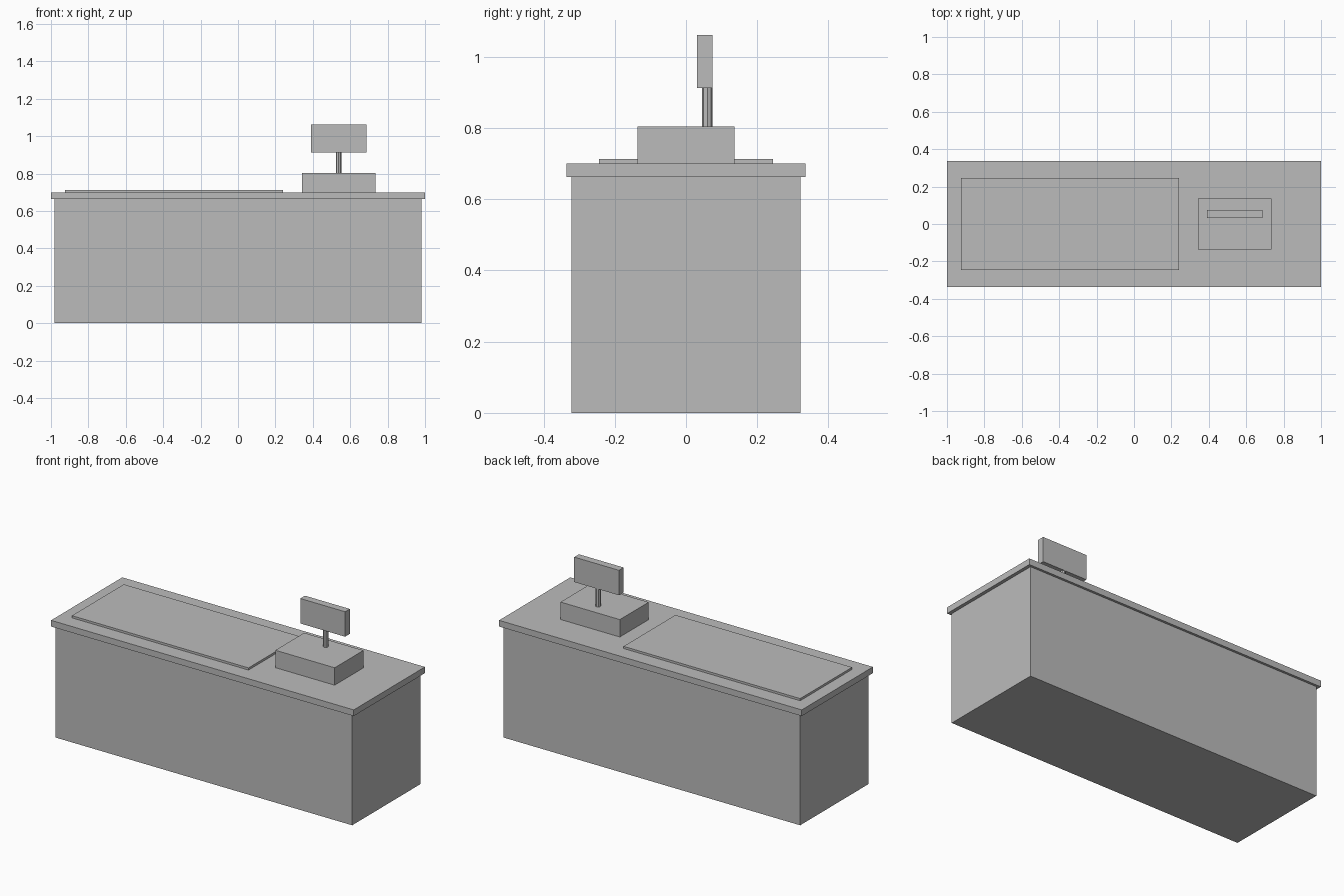
import bpy

# Remove the default cube
if "Cube" in bpy.data.objects:
    bpy.data.objects.remove(bpy.data.objects["Cube"], do_unlink=True)

GREY = (0.5, 0.5, 0.5, 1.0)
grey = bpy.data.materials.new("plain grey")
grey.use_nodes = True
grey.diffuse_color = GREY
grey.node_tree.nodes["Principled BSDF"].inputs["Base Color"].default_value = GREY


def finish(name):
    """Name the active part, bake its scale and colour it."""
    part = bpy.context.object
    part.name = part.data.name = name
    bpy.ops.object.transform_apply(location=False, rotation=False, scale=True)
    part.data.materials.append(grey)
    return part


def box(name, x, y, z):
    """Box spanning the given (low, high) ranges."""
    ranges = (x, y, z)
    bpy.ops.mesh.primitive_cube_add(size=1, location=[(a + b) / 2 for a, b in ranges])
    bpy.context.object.scale = [b - a for a, b in ranges]
    return finish(name)


# Counter with an overhanging top
box("counter_base", (-0.98, 0.98), (-0.322, 0.322), (0, 0.663))
box("counter_top", (-1, 1), (-0.336, 0.336), (0.663, 0.7))

# Thin mat on the long side of the counter
box("counter_mat", (-0.926, 0.241), (-0.245, 0.245), (0.7, 0.713))

# Till: body, post and display
TILL_X = 0.538
box("till_body", (TILL_X - 0.196, TILL_X + 0.196), (-0.136, 0.136), (0.7, 0.804))
bpy.ops.mesh.primitive_cylinder_add(vertices=8, radius=0.0145, depth=0.109,
                                    location=(TILL_X, 0.06, 0.8585))
finish("display_post")
box("till_display", (TILL_X - 0.148, TILL_X + 0.148), (0.031, 0.075), (0.913, 1.062))
